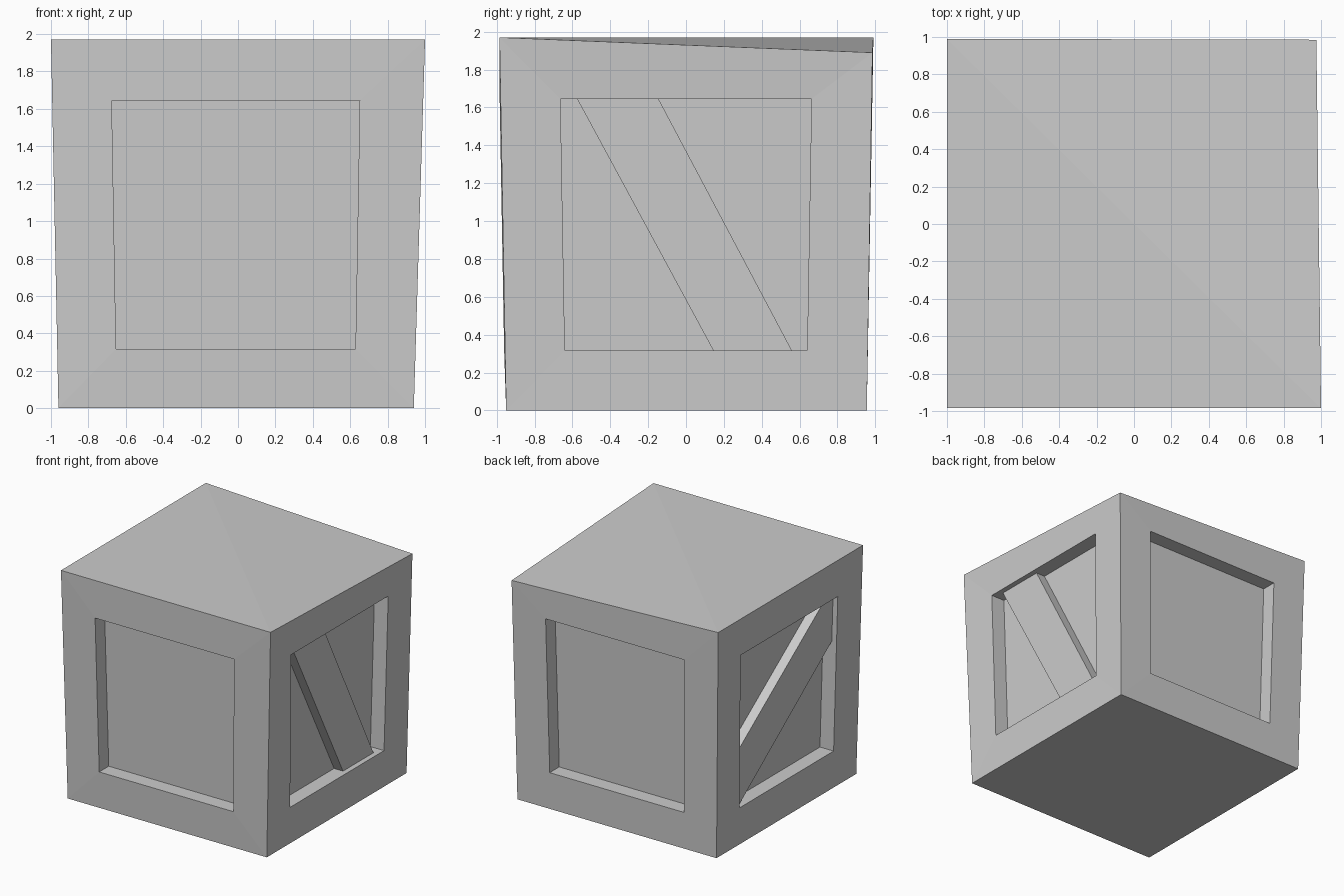
import bpy, bmesh
from mathutils import Vector

cube = bpy.data.objects.get("Cube")
if cube:
    bpy.data.objects.remove(cube, do_unlink=True)

grey = bpy.data.materials.new("plain_grey")
grey.use_nodes = True
colour = (0.6, 0.6, 0.6, 1)
grey.diffuse_color = colour
grey.node_tree.nodes["Principled BSDF"].inputs["Base Color"].default_value = colour

PANEL_DEPTH = 0.13
PLANK_RECESS = 0.045
LOW, HIGH = 0.315, 1.645      # opening heights


def make_object(name, bm):
    bmesh.ops.recalc_face_normals(bm, faces=bm.faces)
    mesh = bpy.data.meshes.new(name)
    bm.to_mesh(mesh)
    bm.free()
    mesh.materials.append(grey)
    obj = bpy.data.objects.new(name, mesh)
    bpy.context.collection.objects.link(obj)
    return obj


def on_side(axis, sign, along, z, depth=0.0):
    """Point on a slightly flared side, sunk inward by depth."""
    base = 0.94 if (axis, sign) == ("x", 1) else 0.955
    out = sign * (base + 0.035 * z / 1.97 - depth)
    return Vector((out, along, z)) if axis == "x" else Vector((along, out, z))


# Crate body: a skewed box with a sunken panel in each side
bm = bmesh.new()
bottom = [bm.verts.new(p) for p in
          ((-0.96, -0.95, 0), (0.94, -0.95, 0), (0.94, 0.955, 0), (-0.96, 0.955, 0))]
top = [bm.verts.new(p) for p in
       ((-1, -0.985, 1.97), (1, -0.985, 1.97), (0.975, 0.985, 1.89), (-1, 0.99, 1.97))]
bm.faces.new(bottom)
bm.faces.new((top[0], top[1], top[3]))
bm.faces.new((top[1], top[2], top[3]))

sides = (("y", -1, 1), ("x", 1, 1), ("y", 1, -1), ("x", -1, -1))
for i, (axis, sign, run) in enumerate(sides):
    j = (i + 1) % 4
    outer = [bottom[i], bottom[j], top[j], top[i]]
    shift = -0.012 if axis == "y" else 0.0
    outline = [(-0.64 * run, LOW), (0.64 * run, LOW),
               (0.663 * run, HIGH), (-0.663 * run, HIGH)]
    rim, floor = [[bm.verts.new(on_side(axis, sign, a + shift, z, d)) for a, z in outline]
                  for d in (0, PANEL_DEPTH)]
    for k in range(4):
        n = (k + 1) % 4
        bm.faces.new((outer[k], outer[n], rim[n], rim[k]))
        bm.faces.new((rim[k], rim[n], floor[n], floor[k]))
    bm.faces.new(floor)
make_object("crate_body", bm)


# Diagonal planks, trimmed to fit the side openings
def plank(name, sign, outline):
    bm = bmesh.new()
    front, back = [[bm.verts.new(on_side("x", sign, y, z, d)) for y, z in outline]
                   for d in (PLANK_RECESS, PANEL_DEPTH)]
    bm.faces.new(front)
    bm.faces.new(back)
    for k in range(len(outline)):
        n = (k + 1) % len(outline)
        bm.faces.new((front[k], front[n], back[n], back[k]))
    make_object(name, bm)


plank("left_plank", 1, [(-0.575, HIGH), (-0.145, HIGH), (0.56, LOW), (0.145, LOW)])
plank("right_plank", -1, [(-0.663, HIGH), (-0.55, HIGH), (0.647, 0.76),
                          (0.64, LOW), (0.575, LOW), (-0.657, 1.25)])
